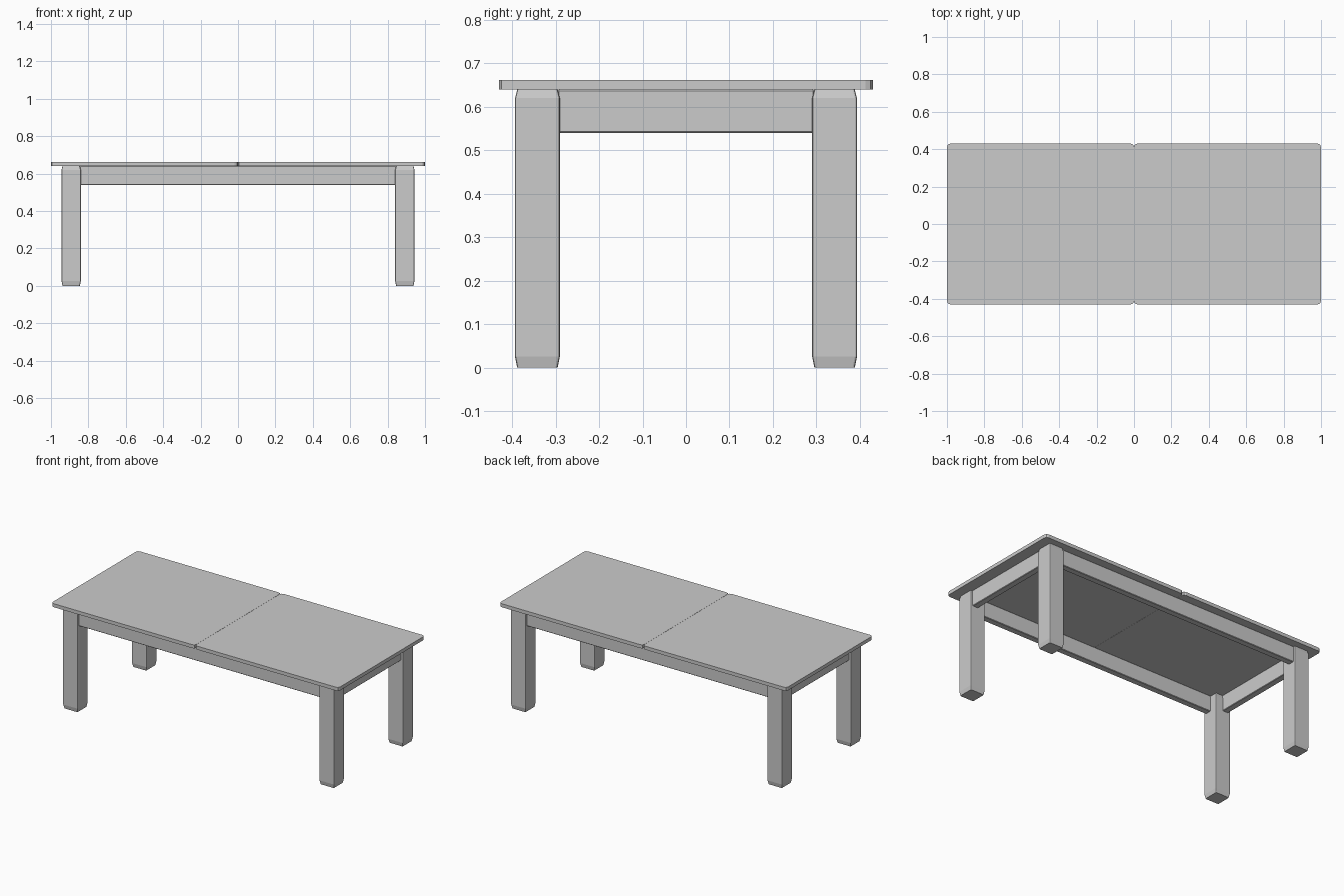
import bpy, bmesh

if "Cube" in bpy.data.objects:
    bpy.data.objects.remove(bpy.data.objects["Cube"])

TOP_Z, UNDER_Z = 0.662, 0.64
LEG_X, LEG_Y, LEG_HALF = 0.892, 0.342, 0.0515


def prism(name, rings):
    """Loft a closed solid through horizontal rings of (outline, z)."""
    bm = bmesh.new()
    loops = [[bm.verts.new((x, y, z)) for x, y in pts] for pts, z in rings]
    n = len(loops[0])
    for a, b in zip(loops, loops[1:]):
        for i in range(n):
            j = (i + 1) % n
            bm.faces.new((a[i], a[j], b[j], b[i]))
    bm.faces.new(loops[0][::-1])
    bm.faces.new(loops[-1])
    bmesh.ops.recalc_face_normals(bm, faces=bm.faces)
    me = bpy.data.meshes.new(name)
    bm.to_mesh(me)
    bm.free()
    ob = bpy.data.objects.new(name, me)
    bpy.context.collection.objects.link(ob)
    return ob


def octagon(cx, cy, hx, hy, c, k=0.3):
    """Rectangle with two-step rounded corners of size c."""
    pts = []
    for sx, sy, flip in ((1, 1, 0), (-1, 1, 1), (-1, -1, 0), (1, -1, 1)):
        corner = [(hx, hy - c), (hx - c * k, hy - c * k), (hx - c, hy)]
        if flip:
            corner.reverse()
        pts += [(cx + sx * x, cy + sy * y) for x, y in corner]
    return pts


def box(name, cx, cy, hx, hy, z0, z1, bevel):
    """Rail with slightly eased edges."""
    r = [(cx - hx, cy - hy), (cx + hx, cy - hy), (cx + hx, cy + hy), (cx - hx, cy + hy)]
    ob = prism(name, [(r, z0), (r, z1)])
    m = ob.modifiers.new("eased_edges", "BEVEL")
    m.width, m.segments = bevel, 1


# Two tabletop leaves meeting at the centre seam
for side, sx in (("left", -1), ("right", 1)):
    outline = octagon(sx * 0.5, 0, 0.4995, 0.43, 0.017)
    prism(f"tabletop_{side}", [(outline, UNDER_Z), (outline, TOP_Z)])

# Four square legs, tapering slightly at both ends
for side, sx in (("left", -1), ("right", 1)):
    for end, sy in (("front", -1), ("back", 1)):
        full = octagon(sx * LEG_X, sy * LEG_Y, LEG_HALF, LEG_HALF, 0.005)
        tip = octagon(sx * LEG_X, sy * LEG_Y, LEG_HALF - 0.005, LEG_HALF - 0.005, 0.005)
        prism(f"{end}_{side}_leg", [(tip, 0), (full, 0.025), (full, 0.62), (tip, UNDER_Z)])

# Aprons between the legs
for end, s in (("front", -1), ("back", 1)):
    box(f"{end}_apron", 0, s * 0.36, 0.845, 0.02, 0.54, UNDER_Z, 0.003)
for side, s in (("left", -1), ("right", 1)):
    box(f"{side}_apron", s * 0.91, 0, 0.02, 0.295, 0.54, UNDER_Z, 0.003)
